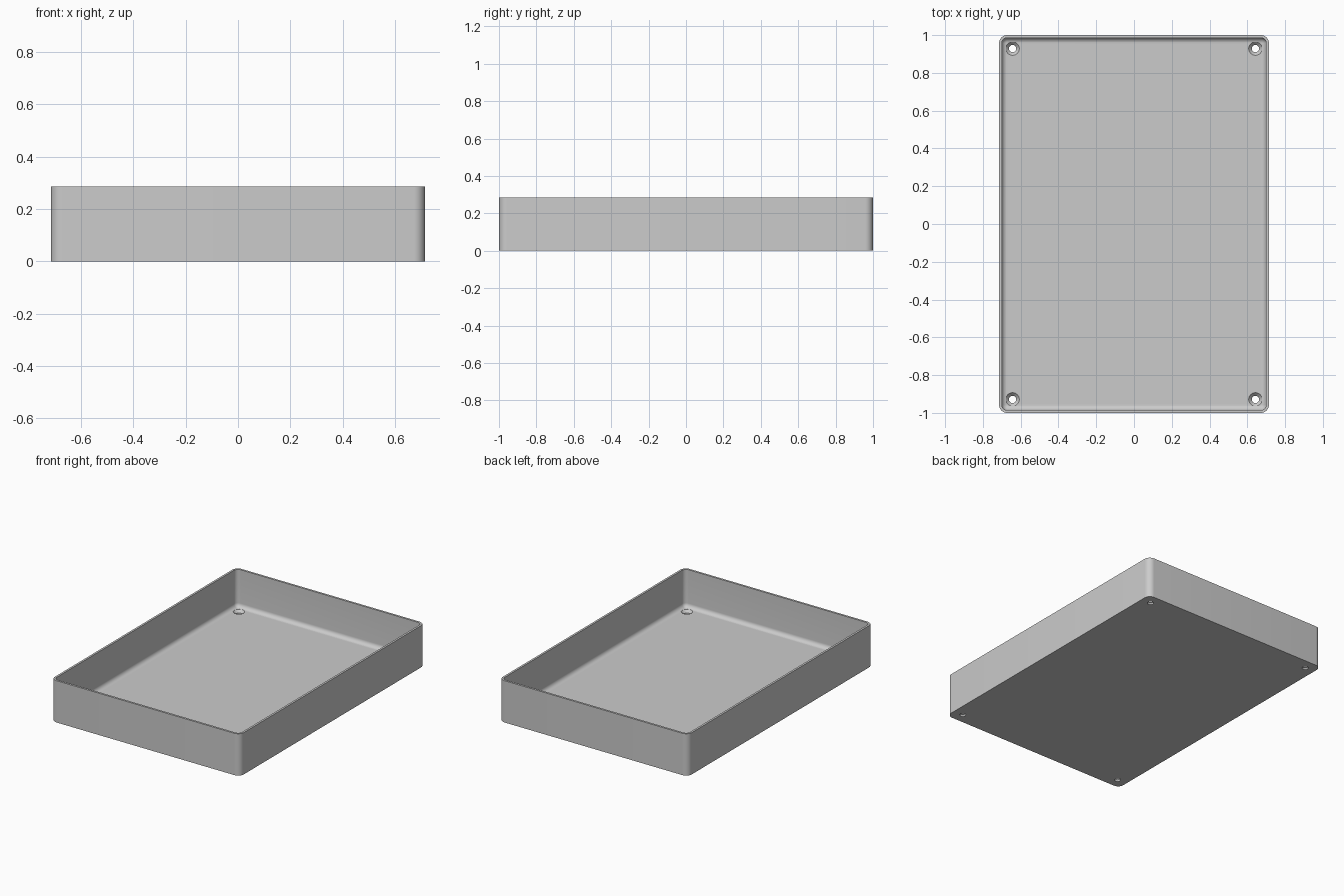
import bpy, bmesh, math

if "Cube" in bpy.data.objects:
    bpy.data.objects.remove(bpy.data.objects["Cube"])

U = 1 / 70                       # one millimetre in model units
HALF_X, HALF_Y, HEIGHT = 50 * U, 70 * U, 20 * U
CORNER, WALL, FLOOR, FILLET = 3 * U, U, 2 * U, 2 * U
ARC = 10                         # segments per rounded corner

grey = bpy.data.materials.new("light_grey")
grey.use_nodes = True
colour = (0.6, 0.6, 0.6, 1)
grey.diffuse_color = colour
grey.node_tree.nodes["Principled BSDF"].inputs["Base Color"].default_value = colour


def make_object(name, bm):
    bmesh.ops.recalc_face_normals(bm, faces=bm.faces)
    mesh = bpy.data.meshes.new(name)
    bm.to_mesh(mesh)
    bm.free()
    mesh.materials.append(grey)
    obj = bpy.data.objects.new(name, mesh)
    bpy.context.collection.objects.link(obj)
    return obj


def rounded_ring(bm, inset, radius, z):
    """Loop of vertices round a rounded rectangle."""
    ring = []
    for quarter, (sx, sy) in enumerate([(1, 1), (-1, 1), (-1, -1), (1, -1)]):
        cx = sx * (HALF_X - inset - radius)
        cy = sy * (HALF_Y - inset - radius)
        for i in range(ARC + 1):
            a = (quarter + i / ARC) * math.pi / 2
            ring.append(bm.verts.new((cx + radius * math.cos(a), cy + radius * math.sin(a), z)))
    return ring


def circle_ring(bm, x, y, radius, z, sides=40):
    return [bm.verts.new((x + radius * math.cos(i * math.tau / sides),
                          y + radius * math.sin(i * math.tau / sides), z)) for i in range(sides)]


def skin(bm, rings):
    """Join successive rings and cap both ends."""
    for a, b in zip(rings, rings[1:]):
        for i in range(len(a)):
            j = (i + 1) % len(a)
            bm.faces.new((a[i], a[j], b[j], b[i]))
    bm.faces.new(rings[0])
    bm.faces.new(rings[-1])


# Tray shell: outer wall, rim, inner wall, rounded floor edge
bm = bmesh.new()
rings = [rounded_ring(bm, 0, CORNER, 0),
         rounded_ring(bm, 0, CORNER, HEIGHT),
         rounded_ring(bm, WALL, CORNER - WALL, HEIGHT)]
for step in range(9):
    a = step / 8 * math.pi / 2
    run = FILLET * (1 - math.cos(a)) * 0.99
    rings.append(rounded_ring(bm, WALL + run, FILLET - run, FLOOR + FILLET * (1 - math.sin(a))))
skin(bm, rings)
tray = make_object("tray", bm)

# Countersunk screw holes in the four corners
bm = bmesh.new()
for sx in (-1, 1):
    for sy in (-1, 1):
        x, y = sx * (HALF_X - 5 * U), sy * (HALF_Y - 5 * U)
        profile = [(1.35, -1), (1.35, 0.8), (2.5, 2), (2.5, 4)]
        skin(bm, [circle_ring(bm, x, y, r * U, z * U) for r, z in profile])
cutter = make_object("screw_hole_cutter", bm)
cutter.hide_render = True

holes = tray.modifiers.new("screw_holes", "BOOLEAN")
holes.operation = "DIFFERENCE"
holes.solver = "EXACT"
holes.object = cutter

# Apply the cut, drop the helper, and shade
bpy.ops.object.select_all(action="DESELECT")
tray.select_set(True)
bpy.context.view_layer.objects.active = tray
bpy.ops.object.modifier_apply(modifier=holes.name)
bpy.data.objects.remove(cutter)
bpy.ops.object.shade_smooth_by_angle(angle=math.radians(30))
